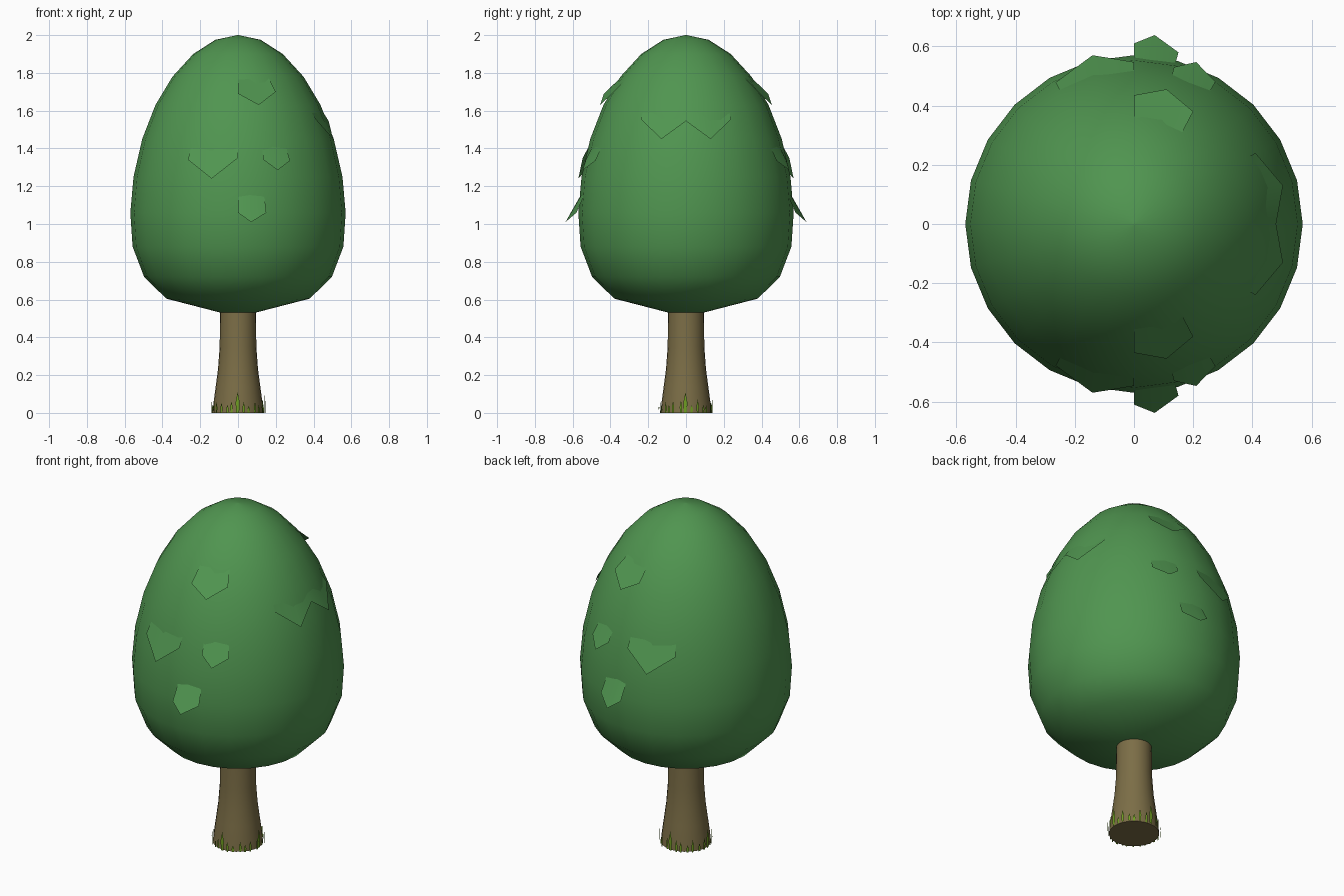
import bpy, math, random

if "Cube" in bpy.data.objects:
    bpy.data.objects.remove(bpy.data.objects["Cube"])

random.seed(4)


def material(name, rgb):
    m = bpy.data.materials.new(name)
    m.diffuse_color = (*rgb, 1)
    m.use_nodes = True
    m.node_tree.nodes["Principled BSDF"].inputs["Base Color"].default_value = m.diffuse_color
    return m


LEAF = material("leaf green", (0.08, 0.30, 0.08))
BARK = material("bark brown", (0.20, 0.155, 0.062))
GRASS = material("grass green", (0.16, 0.34, 0.015))


def make(name, verts, faces, mat, angle=None):
    me = bpy.data.meshes.new(name)
    me.from_pydata(verts, [], faces)
    me.materials.append(mat)
    ob = bpy.data.objects.new(name, me)
    bpy.context.collection.objects.link(ob)
    if angle:
        bpy.ops.object.select_all(action='DESELECT')
        ob.select_set(True)
        bpy.context.view_layer.objects.active = ob
        bpy.ops.object.shade_smooth_by_angle(angle=math.radians(angle))
    return ob


def lathe(name, profile, sides, mat, angle):
    """Turn (radius, z) points, bottom to top, into a capped round body."""
    verts, faces = [], []
    for r, z in profile:
        for i in range(sides):
            a = 2 * math.pi * i / sides
            verts.append((r * math.cos(a), r * math.sin(a), z))
    for k in range(len(profile) - 1):
        for i in range(sides):
            j = (i + 1) % sides
            faces.append((k * sides + i, k * sides + j,
                          (k + 1) * sides + j, (k + 1) * sides + i))
    faces.append(tuple(reversed(range(sides))))
    faces.append(tuple(range(len(verts) - sides, len(verts))))
    return make(name, verts, faces, mat, angle)


# Egg-shaped crown
CROWN = [(0.09, 0.53), (0.38, 0.605), (0.497, 0.72), (0.558, 0.88), (0.57, 1.06),
         (0.553, 1.25), (0.507, 1.45), (0.437, 1.63), (0.347, 1.78),
         (0.237, 1.90), (0.12, 1.975), (0.004, 2.0)]
lathe("crown", CROWN, 24, LEAF, 80)

# Flared trunk
lathe("trunk", [(0.135, 0), (0.13, 0.05), (0.118, 0.14), (0.106, 0.23),
                (0.097, 0.35), (0.095, 0.545)], 24, BARK, 60)


def crown_radius(z):
    for (r0, z0), (r1, z1) in zip(CROWN, CROWN[1:]):
        if z0 <= z <= z1:
            return r0 + (r1 - r0) * (z - z0) / (z1 - z0)


def leaf_flap(name, rim, top):
    """Sheet from the crown surface at height top down to a jagged lifted rim."""
    n = len(rim)
    r = crown_radius(top) - 0.008
    upper = []
    for x, y, z in rim:
        d = math.hypot(x, y)
        upper.append((x * r / d, y * r / d, top))
    faces = [(i, i + 1, n + i + 1, n + i) for i in range(n - 1)]
    if rim[0][1] > 0 and rim[0][0] < rim[-1][0]:
        faces = [f[::-1] for f in faces]
    make(name, list(rim) + upper, faces, LEAF, 80)


# Leaf flaps, the same on front and back
flaps = {
    "upper": ([(0, -0.435, 1.69), (0.11, -0.455, 1.63), (0.20, -0.38, 1.70)], 1.79),
    "left": ([(-0.265, -0.478, 1.34), (-0.14, -0.57, 1.24), (0, -0.547, 1.35)], 1.43),
    "right": ([(0.135, -0.53, 1.34), (0.21, -0.547, 1.285), (0.275, -0.48, 1.335)], 1.42),
    "lower": ([(0, -0.61, 1.06), (0.07, -0.638, 1.01), (0.15, -0.58, 1.06)], 1.16),
}
for key, (rim, top) in flaps.items():
    for side, s in (("front", 1), ("back", -1)):
        leaf_flap(f"leaf_{key}_{side}", [(x, y * s, z) for x, y, z in rim], top)

# Double-pointed flap on the right side
leaf_flap("leaf_side", [(0.41, -0.24, 1.555), (0.503, -0.13, 1.45), (0.48, 0, 1.545),
                        (0.503, 0.13, 1.45), (0.41, 0.24, 1.555)], 1.62)

# Ring of grass blades round the trunk base
verts, faces = [], []
count = 28
for i in range(count):
    a = 2 * math.pi * (i + random.uniform(-0.2, 0.2)) / count
    h = 0.11 if i % 7 == 0 else random.uniform(0.035, 0.075)
    w = 0.011 if i % 7 == 0 else 0.007
    r = random.uniform(0.138, 0.147)
    b = len(verts)
    for t, z in ((-w * 0.7, 0), (w * 0.7, 0), (w, h * 0.5), (0, h), (-w, h * 0.5)):
        verts.append((r * math.cos(a) - t * math.sin(a),
                      r * math.sin(a) + t * math.cos(a), z))
    faces.append(tuple(range(b, b + 5)))
make("grass", verts, faces, GRASS)
